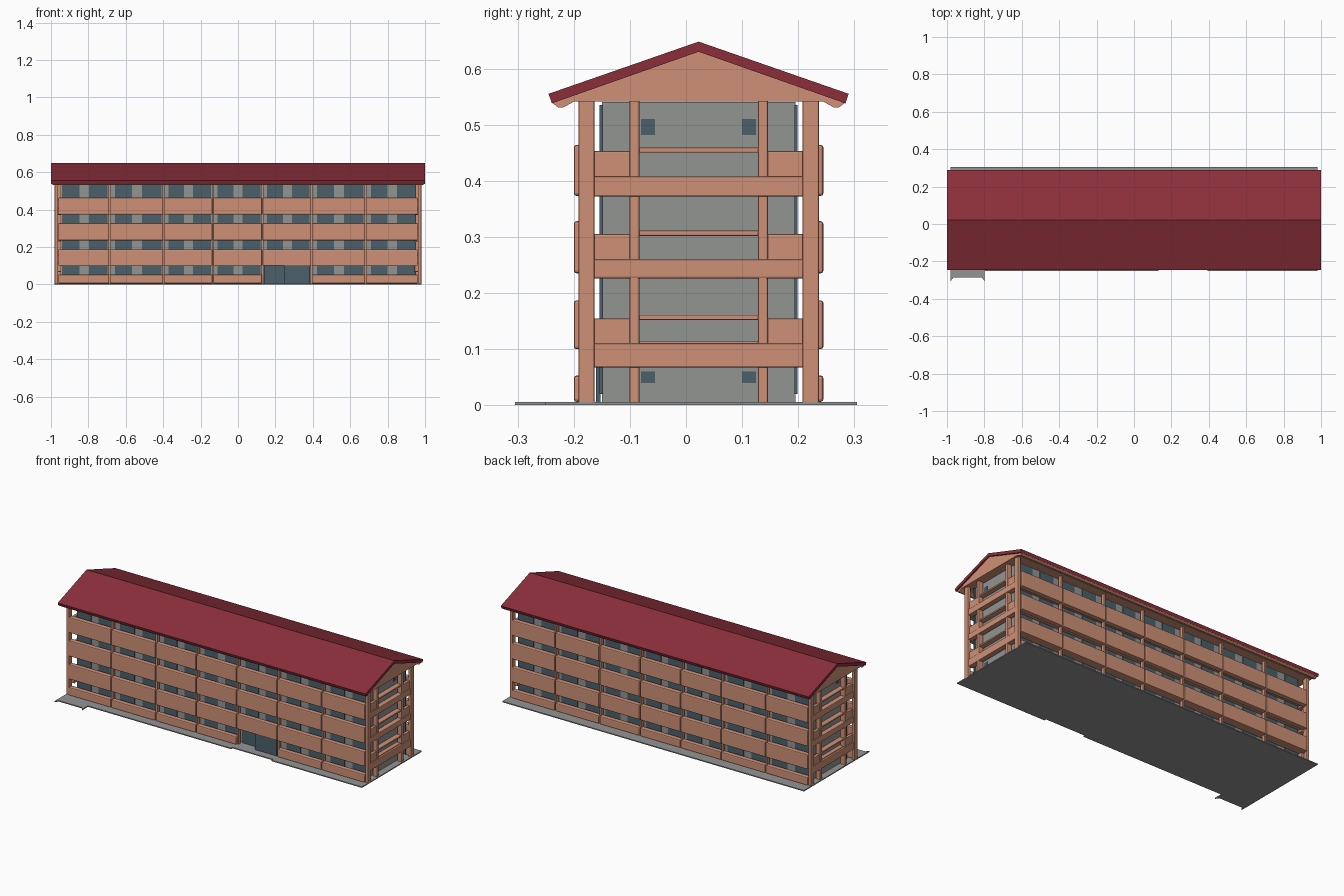
import bpy, bmesh

if "Cube" in bpy.data.objects:
    bpy.data.objects.remove(bpy.data.objects["Cube"])

def mat(name, c):
    m = bpy.data.materials.new(name)
    m.diffuse_color = (*c, 1)
    m.use_nodes = True
    m.node_tree.nodes["Principled BSDF"].inputs["Base Color"].default_value = m.diffuse_color
    return m

ORANGE = mat("terracotta", (0.62, 0.28, 0.18))
RED = mat("roof_red", (0.26, 0.028, 0.042))
GREY = mat("concrete_grey", (0.29, 0.297, 0.29))
TEAL = mat("glass_blue", (0.069, 0.115, 0.147))

def finish(name, bm, m, bevel=0):
    bmesh.ops.recalc_face_normals(bm, faces=bm.faces)
    me = bpy.data.meshes.new(name)
    bm.to_mesh(me)
    bm.free()
    me.materials.append(m)
    ob = bpy.data.objects.new(name, me)
    bpy.context.collection.objects.link(ob)
    if bevel:
        b = ob.modifiers.new("soft_edges", 'BEVEL')
        b.width, b.segments = bevel, 2
    return ob

def boxes(name, spans, m, bevel=0):
    """One object out of many boxes (x0, x1, y0, y1, z0, z1)."""
    bm = bmesh.new()
    for x0, x1, y0, y1, z0, z1 in spans:
        vs = bmesh.ops.create_cube(bm, size=1)["verts"]
        for v in vs:
            v.co = (x1 if v.co.x > 0 else x0, y1 if v.co.y > 0 else y0, z1 if v.co.z > 0 else z0)
    return finish(name, bm, m, bevel)

def prism(name, pts, axis, a, b, m):
    """Extrude a 2D profile along x or z."""
    bm = bmesh.new()
    to3 = (lambda p, t: (t, *p)) if axis == 'x' else (lambda p, t: (*p, t))
    A = [bm.verts.new(to3(p, a)) for p in pts]
    B = [bm.verts.new(to3(p, b)) for p in pts]
    bm.faces.new(A)
    bm.faces.new(B)
    for i in range(len(pts)):
        j = (i + 1) % len(pts)
        bm.faces.new((A[i], A[j], B[j], B[i]))
    return finish(name, bm, m)

YC = 0.0225                                   # building centre line in y
def my(y):                                    # mirror to the back side
    return 2 * YC - y
def both(spans):
    return spans + [(x0, x1, my(y1), my(y0), z0, z1) for x0, x1, y0, y1, z0, z1 in spans]
def ends(spans):
    return spans + [(-x1, -x0, y0, y1, z0, z1) for x0, x1, y0, y1, z0, z1 in spans]

BAYS = [-0.963, -0.687, -0.398, -0.135, 0.13, 0.393, 0.682, 0.963]
BANDS = [(0.006, 0.053), (0.10, 0.187), (0.235, 0.328), (0.373, 0.464)]

# ground plate with entrance notch and paved tongue at the left
prism("ground_plate", [(-0.98, -0.305), (-0.965, -0.285), (-0.815, -0.285), (-0.80, -0.305),
      (-0.80, -0.25), (0.13, -0.25), (0.13, -0.237), (0.393, -0.237), (0.393, -0.25),
      (0.98, -0.25), (0.98, 0.305), (-0.98, 0.305)], 'z', 0, 0.006, GREY)

# inner wall block and walkway floors
boxes("inner_walls", [(-0.94, 0.94, -0.15, my(-0.15), 0.005, 0.54)], GREY)
boxes("walkway_floors", [(-0.965, 0.965, -0.175, my(-0.175), z, z + 0.014)
                         for z in (0.10, 0.24, 0.383)], ORANGE)

# long balcony bands, one per bay and floor
front, back = [], []
for f, (z0, z1) in enumerate(BANDS):
    for i in range(7):
        s = (BAYS[i] + 0.002, BAYS[i + 1] - 0.002, -0.2, -0.17, z0, z1)
        if not (f == 0 and i == 4):
            front.append(s)
        back.append((s[0], s[1], my(-0.17), my(-0.2), z0, z1))
boxes("balcony_bands", front + back, ORANGE, 0.005)

# slim posts between bays
boxes("bay_posts", both([(x - 0.005, x + 0.005, -0.188, -0.168, 0.005, 0.54)
                         for x in BAYS[1:-1]]), ORANGE)

# windows on the long inner walls
wins = []
for z0, z1 in ((0.02, 0.099), (0.125, 0.238), (0.265, 0.38), (0.41, 0.535)):
    for i in range(7):
        a, w = BAYS[i], BAYS[i + 1] - BAYS[i]
        for u, v in ((0.10, 0.42), (0.60, 0.96)):
            wins.append((a + w * u, a + w * v, -0.154, -0.148, z0, z1))
boxes("windows", both(wins), TEAL)

# entrance glazing: recessed left part, forward right part
boxes("entrance_glass", [(0.14, 0.245, -0.16, -0.152, 0.006, 0.10),
                         (0.245, 0.385, -0.192, -0.184, 0.006, 0.106)], TEAL)
boxes("entrance_frame", [(0.135, 0.39, -0.194, -0.16, 0.103, 0.109)], TEAL)

# end facades: corner pillars, inner pillars, floor beams
boxes("corner_pillars", ends(both([(0.962, 0.98, -0.192, -0.163, 0.0, 0.545)])), ORANGE, 0.003)
boxes("end_pillars", ends(both([(0.945, 0.974, -0.101, -0.083, 0.0, 0.545)])), ORANGE, 0.003)
BEAMS = [(0.067, 0.11), (0.226, 0.26), (0.372, 0.408)]
boxes("end_beams", ends([(0.945, 0.976, -0.17, my(-0.17), a, b) for a, b in BEAMS]), ORANGE, 0.003)

# end parapets at the walkways, and rails over the grey middle panels
boxes("end_parapets", ends(both([(0.952, 0.97, -0.165, -0.098, b - 0.004, b + 0.045)
                                 for a, b in BEAMS])), ORANGE, 0.003)
boxes("end_rails", ends([(0.938, 0.97, -0.09, my(-0.09), b + 0.042, b + 0.051)
                         for a, b in BEAMS]), ORANGE, 0.002)

# small end windows on the top and bottom floors
boxes("end_windows", ends(both([(0.938, 0.942, -0.08, -0.055, 0.482, 0.51),
                                (0.938, 0.942, -0.08, -0.055, 0.04, 0.06)])), TEAL)

# gable and eaves body
prism("gable_body", [(-0.228, 0.531), (-0.218, 0.531), (-0.2, 0.541), (my(-0.2), 0.541),
      (my(-0.218), 0.531), (my(-0.228), 0.531), (my(-0.24), 0.540), (YC, 0.634), (-0.24, 0.540)],
      'x', -0.992, 0.992, ORANGE)

# red pitched roof shell
prism("roof", [(-0.245, 0.555), (YC, 0.648), (my(-0.245), 0.555), (my(-0.239), 0.538),
      (YC, 0.630), (-0.239, 0.538)], 'x', -1, 1, RED)
